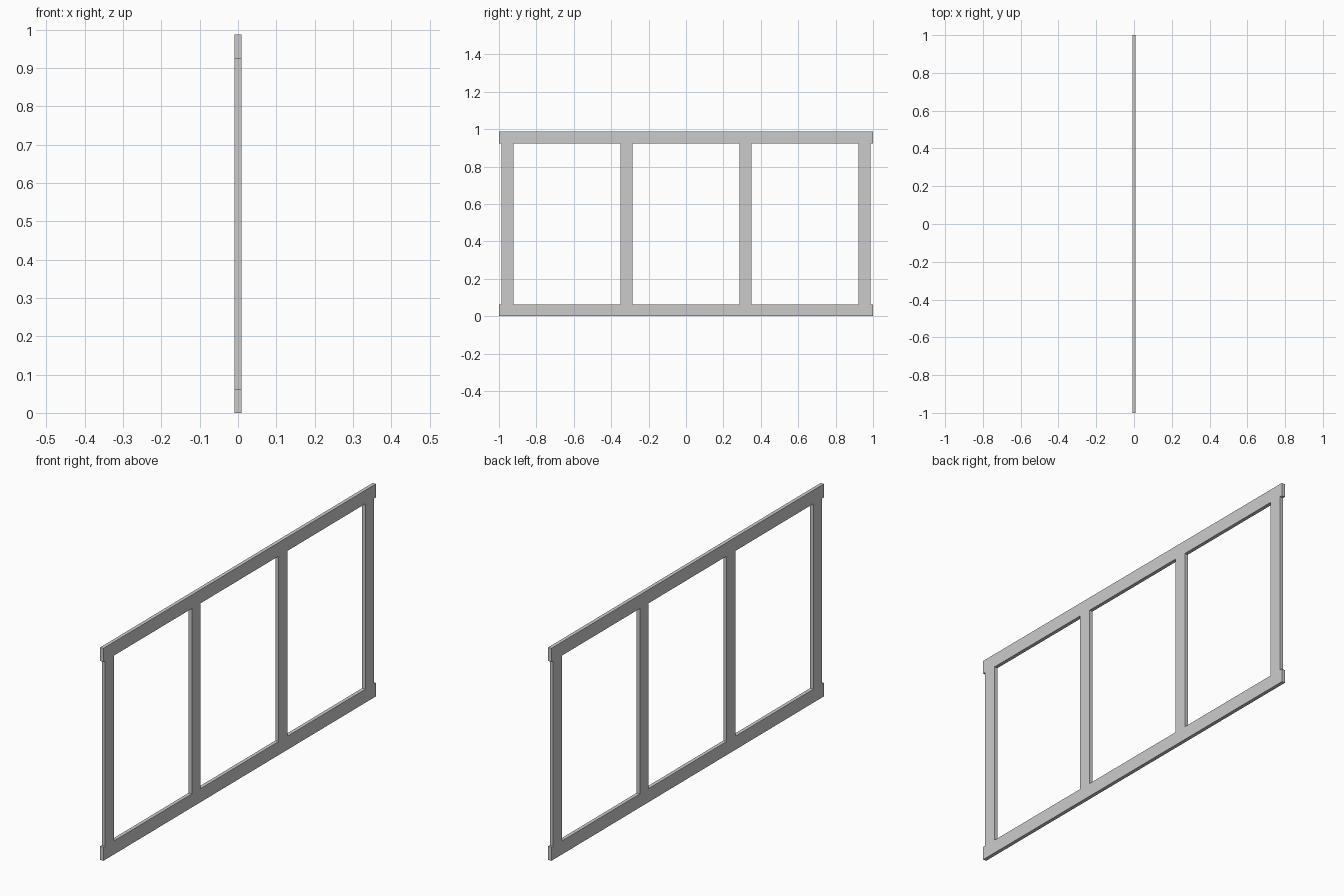
import bpy

if "Cube" in bpy.data.objects:
    bpy.data.objects.remove(bpy.data.objects["Cube"])

THICK = 0.017       # depth of every bar
BAR = 0.063         # visible width of every bar
HEIGHT = 0.987
LENGTH = 2.0
POST_SPACING = 0.637


def box(name, y, z, width, height):
    """Flat bar centred on x = 0."""
    bpy.ops.mesh.primitive_cube_add(size=1, location=(0, y, z))
    ob = bpy.context.object
    ob.name = name
    ob.scale = (THICK, width, height)
    bpy.ops.object.transform_apply(location=False, rotation=False, scale=True)
    return ob


# Long horizontal rails
box("bottom_rail", 0, BAR / 2, LENGTH, BAR)
box("top_rail", 0, HEIGHT - BAR / 2, LENGTH, BAR)

# Four upright posts between the rails, set in slightly from the rail ends
for i in range(4):
    box(f"post_{i + 1}", (i - 1.5) * POST_SPACING, HEIGHT / 2, BAR + 0.001, HEIGHT - 2 * BAR)
